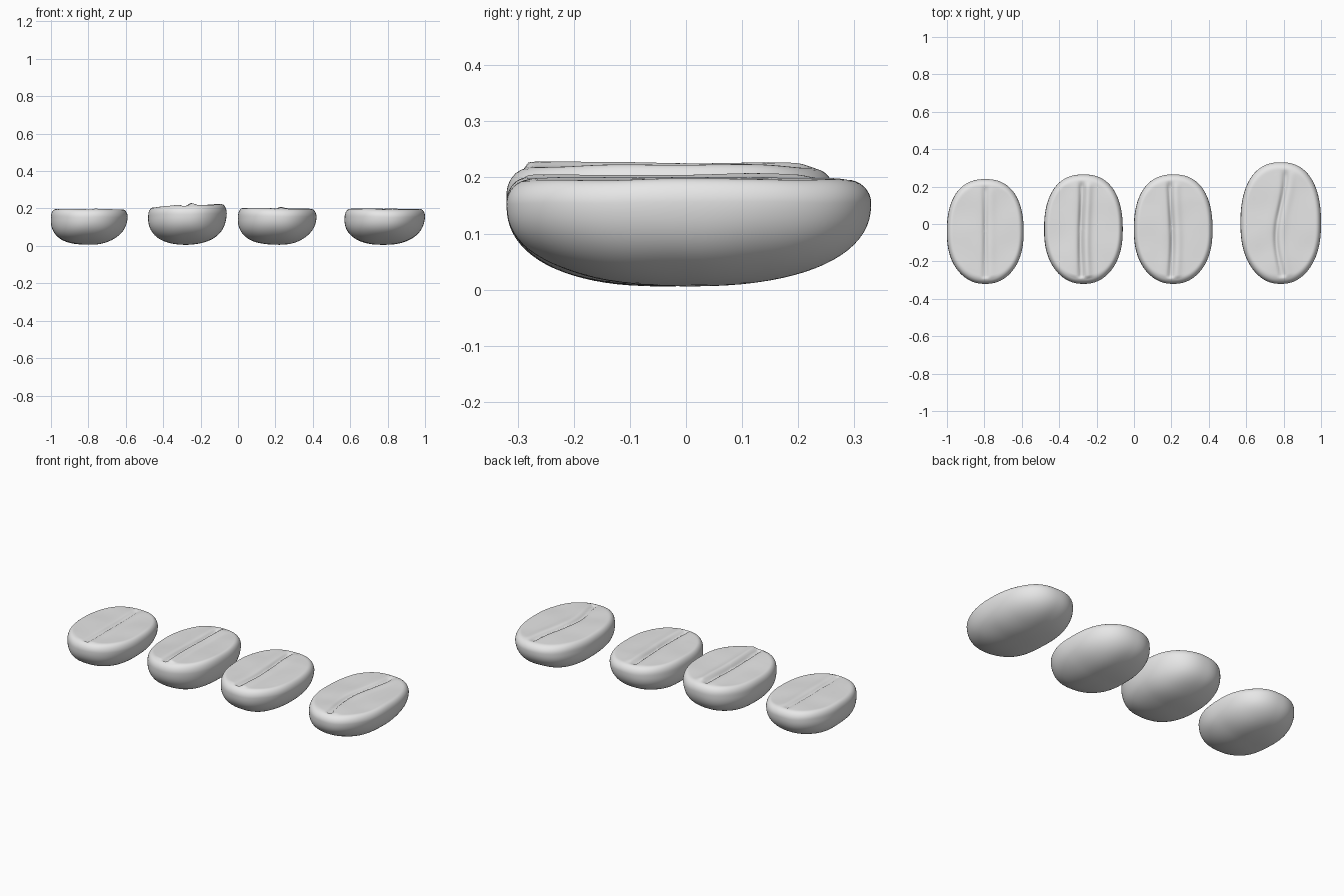
import bpy
import bmesh
import math
from mathutils import Vector, noise

cube = bpy.data.objects.get("Cube")
if cube:
    bpy.data.objects.remove(cube, do_unlink=True)

# Single plain colour
grey = bpy.data.materials.new("pale grey")
grey.use_nodes = True
colour = (0.8, 0.8, 0.8, 1)
grey.diffuse_color = colour
grey.node_tree.nodes["Principled BSDF"].inputs["Base Color"].default_value = colour

SEGMENTS = 128
FRONT = -0.32


def power(value, exponent):
    return math.copysign(abs(value) ** exponent, value)


def section():
    """Radius and height fractions from the belly, round the rim, to the flat face."""
    points = []
    for i in range(1, 21):
        a = math.pi / 2 * i / 20
        points.append((math.sin(a) ** 0.85, 0.78 * (1 - math.cos(a) ** 0.85)))
    for i in range(1, 9):
        a = math.pi / 2 * i / 8
        points.append((0.87 + 0.13 * math.cos(a), 0.78 + 0.22 * math.sin(a)))
    for i in range(1, 28):
        points.append((0.87 * (1 - i / 28), 1))
    return points


def make_bean(name, left, right, back, top, tilt, groove, bend, depth, lip, seed):
    cx, hw = (left + right) / 2, (right - left) / 2
    cy, hl = (back + FRONT) / 2, (back - FRONT) / 2

    def place(angle, radius, height):
        # Plan outline: rounded oval with a narrower, blunt front end
        u = power(math.cos(angle), 0.86) * radius
        v = power(math.sin(angle), 0.82) * radius
        u *= 1 - 0.05 * v * v * (1 - v)
        x, y = hw * u, hl * v
        belly = max(0, 1 - height / 0.78)
        x -= 0.012 * belly
        z = 0.006 + (top - 0.006) * height
        # Tilted face and soft lumps
        up = max(0, (height - 0.4) / 0.6)
        z += tilt * u * up * (1 - v ** 4)
        lump = noise.noise(Vector((x * 7, y * 7, z * 7 + seed)))
        z += lump * (0.004 if height == 1 else 0.008 * height * (1 - height) + 0.003)
        if height == 1:
            # Long crease with a raised lip beside it
            fade = 1 / (1 + math.exp((abs(v + 0.04) - 0.87) * 45))
            d = x - groove - bend * math.cos(v * 3 + 0.7)
            z -= depth * fade * math.exp(-(d / 0.013) ** 2)
            z += lip * fade * math.exp(-((d - 0.034) / 0.02) ** 2)
            z += 0.3 * lip * fade * math.exp(-((d + 0.04) / 0.03) ** 2)
        return cx + x, cy + y, max(0, z)

    bm = bmesh.new()
    rings = [[bm.verts.new(place(math.tau * i / SEGMENTS, r, h)) for i in range(SEGMENTS)]
             for r, h in section()]
    bottom = bm.verts.new(place(0, 0, 0))
    crown = bm.verts.new(place(0, 0, 1))
    for i in range(SEGMENTS):
        j = (i + 1) % SEGMENTS
        bm.faces.new((bottom, rings[0][j], rings[0][i]))
        bm.faces.new((rings[-1][i], rings[-1][j], crown))
        for low, high in zip(rings, rings[1:]):
            bm.faces.new((low[i], low[j], high[j], high[i]))
    mesh = bpy.data.meshes.new(name)
    bm.to_mesh(mesh)
    bm.free()
    mesh.materials.append(grey)
    mesh.shade_smooth()
    bean = bpy.data.objects.new(name, mesh)
    bpy.context.collection.objects.link(bean)


# Row of four beans, flat faces up
make_bean("bean_far_right", -1.0, -0.59, 0.24, 0.195, 0.0, 0.0, 0.0, 0.010, 0.002, 1)
make_bean("bean_mid_right", -0.48, -0.06, 0.265, 0.215, 0.010, -0.012, -0.004, 0.016, 0.011, 5)
make_bean("bean_mid_left", 0.0, 0.42, 0.265, 0.2, -0.003, -0.012, 0.006, 0.015, 0.006, 9)
make_bean("bean_far_left", 0.57, 1.0, 0.33, 0.197, 0.0, 0.0, -0.025, 0.013, 0.003, 14)
